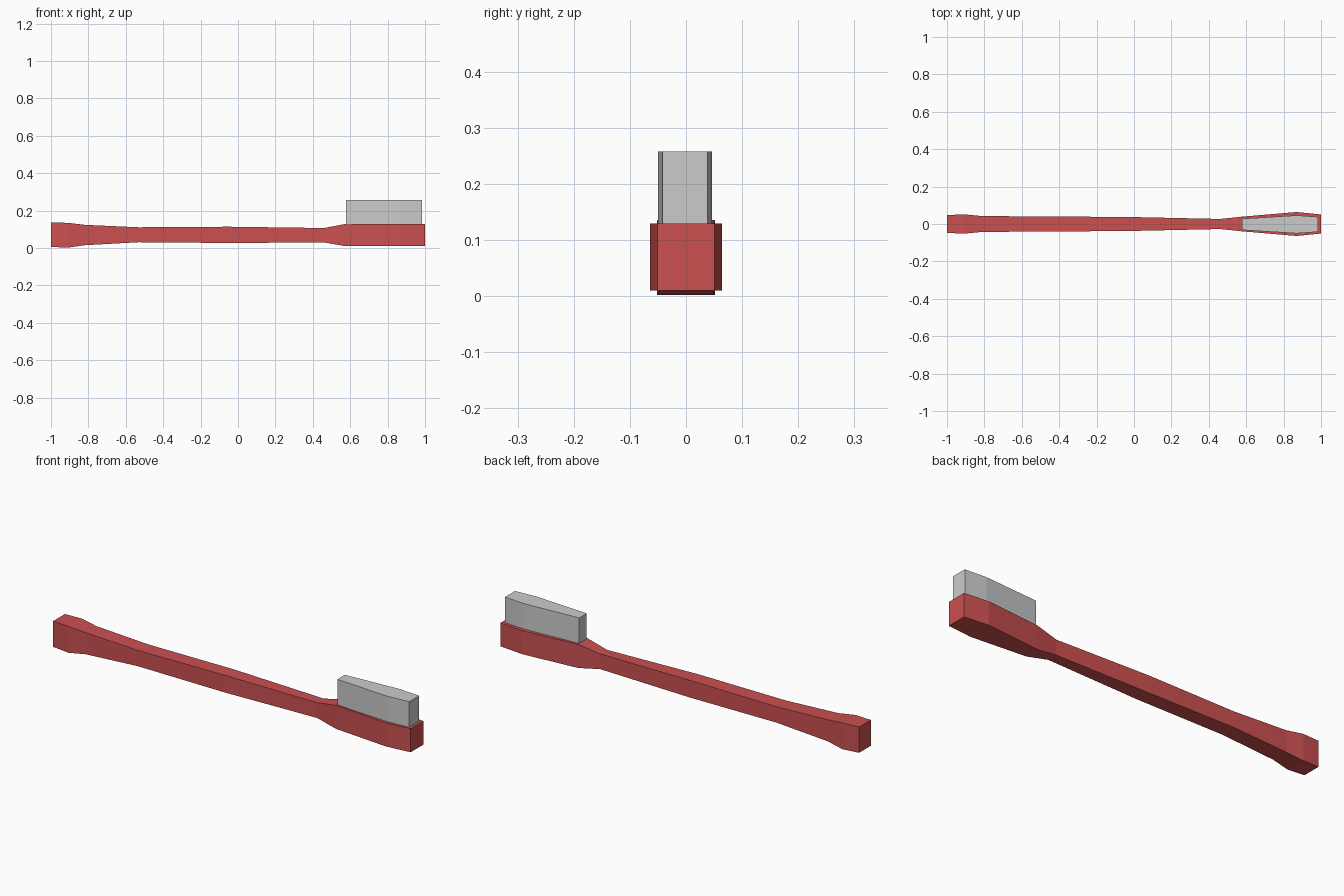
import bpy
import bmesh

if "Cube" in bpy.data.objects:
    bpy.data.objects.remove(bpy.data.objects["Cube"])


def loft(name, sections, y_mid=0.0, color=None):
    """Skin rectangular sections (x, half width, z low, z high) along x."""
    bm = bmesh.new()
    rings = []
    for x, w, lo, hi in sections:
        corners = [(-w, lo), (w, lo), (w, hi), (-w, hi)]
        rings.append([bm.verts.new((x, y_mid + y, z)) for y, z in corners])
    for a, b in zip(rings, rings[1:]):
        for i in range(4):
            j = (i + 1) % 4
            bm.faces.new((a[i], a[j], b[j], b[i]))
    bm.faces.new(rings[0])
    bm.faces.new(rings[-1])
    bmesh.ops.recalc_face_normals(bm, faces=bm.faces[:])
    mesh = bpy.data.meshes.new(name)
    bm.to_mesh(mesh)
    bm.free()
    obj = bpy.data.objects.new(name, mesh)
    bpy.context.collection.objects.link(obj)
    if color:
        mat = bpy.data.materials.new(name + "_color")
        mat.diffuse_color = color
        mat.use_nodes = True
        mat.node_tree.nodes["Principled BSDF"].inputs["Base Color"].default_value = mat.diffuse_color
        mesh.materials.append(mat)
    return obj


# Handle: flared grip end, slim shaft, narrow neck and wide head
loft("handle", [
    (-1.00, 0.047, 0.006, 0.136),
    (-0.91, 0.052, 0.002, 0.135),
    (-0.82, 0.043, 0.015, 0.124),
    (-0.53, 0.040, 0.031, 0.111),
    (-0.05, 0.038, 0.027, 0.114),
    (0.46, 0.027, 0.030, 0.107),
    (0.575, 0.039, 0.010, 0.129),
    (0.87, 0.064, 0.010, 0.129),
    (1.00, 0.051, 0.010, 0.129),
], color=(0.6, 0.08, 0.08, 1))

# Bristle block standing on the head
loft("bristles", [
    (0.577, 0.030, 0.128, 0.258),
    (0.87, 0.048, 0.128, 0.258),
    (0.985, 0.040, 0.128, 0.258),
], y_mid=-0.002)
